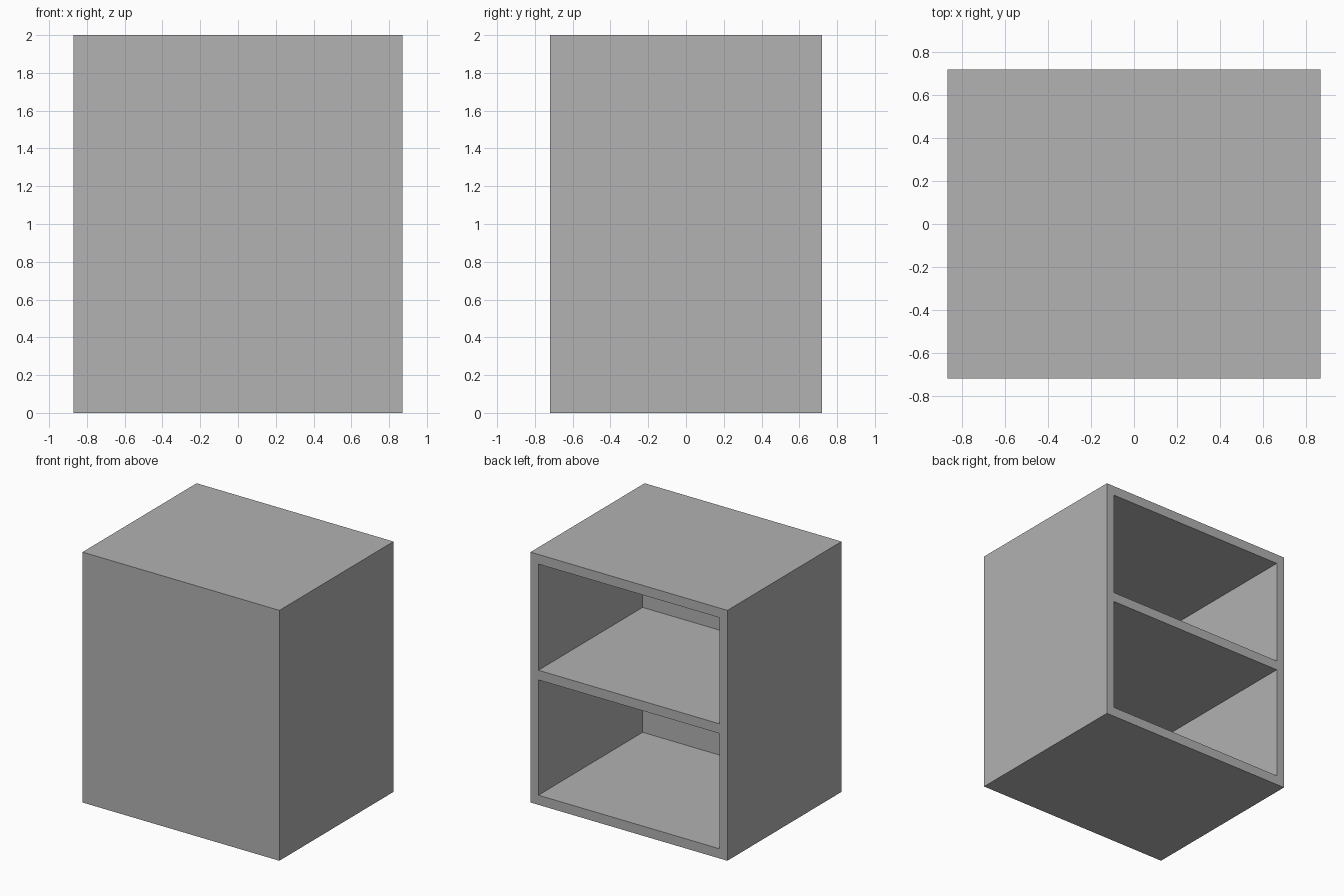
import bpy

default = bpy.data.objects.get("Cube")
if default:
    bpy.data.objects.remove(default, do_unlink=True)

WIDTH, DEPTH, HEIGHT = 1.74, 1.44, 2.0
SIDE = 0.07       # side panel thickness
FRONT = 0.125     # closed front panel thickness

# Plain grey finish
grey = bpy.data.materials.new("plain grey")
grey.use_nodes = True
colour = (0.445, 0.445, 0.445, 1)
grey.diffuse_color = colour
grey.node_tree.nodes["Principled BSDF"].inputs["Base Color"].default_value = colour


def box(name, low, high):
    """Axis-aligned box between two corners."""
    centre = [(a + b) / 2 for a, b in zip(low, high)]
    bpy.ops.mesh.primitive_cube_add(size=1, location=centre)
    obj = bpy.context.object
    obj.name = name
    obj.scale = [b - a for a, b in zip(low, high)]
    bpy.ops.object.transform_apply(location=True, rotation=False, scale=True)
    obj.data.materials.append(grey)
    return obj


# Cabinet body
cabinet = box("cabinet_body", (-WIDTH / 2, -DEPTH / 2, 0), (WIDTH / 2, DEPTH / 2, HEIGHT))

# Two compartments open at the back, leaving a flush shelf between them
for name, bottom, top in (("lower", 0.077, 0.998), ("upper", 1.075, 1.923)):
    cutter = box(name + "_compartment_cutter",
                 (-WIDTH / 2 + SIDE, -DEPTH / 2 + FRONT, bottom),
                 (WIDTH / 2 - SIDE, DEPTH / 2 + 0.2, top))
    cutter.hide_render = True
    cut = cabinet.modifiers.new(name + "_compartment", 'BOOLEAN')
    cut.operation = 'DIFFERENCE'
    cut.solver = 'EXACT'
    cut.object = cutter
    bpy.context.view_layer.objects.active = cabinet
    bpy.ops.object.modifier_apply(modifier=cut.name)
    bpy.data.objects.remove(cutter, do_unlink=True)
